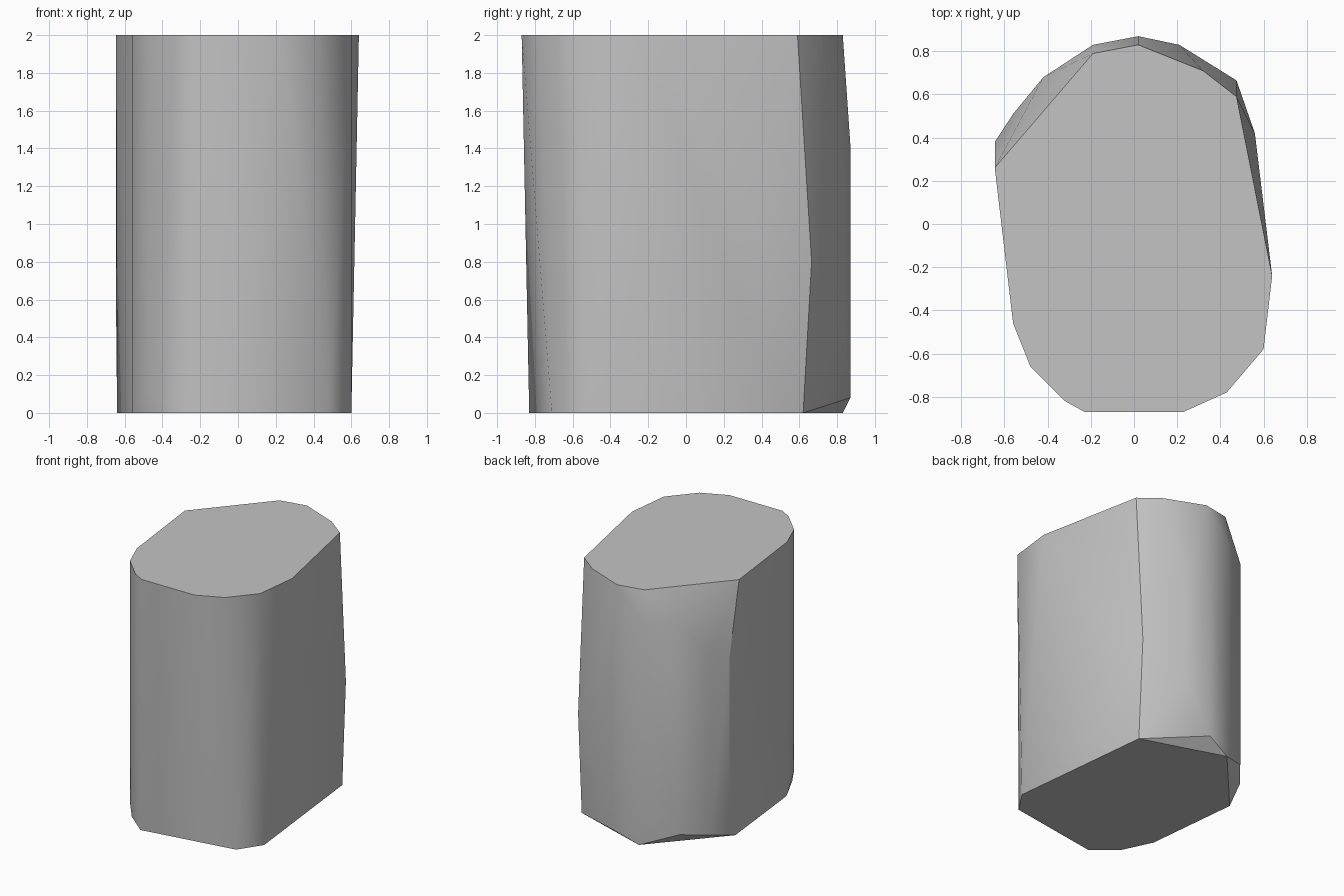
import bpy
import bmesh
import math

# Remove the default cube only
default_cube = bpy.data.objects.get("Cube")
if default_cube is not None:
    bpy.data.objects.remove(default_cube, do_unlink=True)


def make_material(name, colour):
    """Create a plain matte material from one linear colour."""
    material = bpy.data.materials.new(name)
    material.use_nodes = True
    material.diffuse_color = colour
    shader = material.node_tree.nodes["Principled BSDF"]
    shader.inputs["Base Color"].default_value = colour
    shader.inputs["Roughness"].default_value = 0.8
    return material


def build_hull(name, points, material):
    """Wrap a tight convex skin around the given points."""
    mesh = bpy.data.meshes.new(name)
    skin = bmesh.new()
    for point in points:
        skin.verts.new(point)
    bmesh.ops.convex_hull(skin, input=skin.verts[:], use_existing_faces=False)

    # Drop points that fell inside the skin
    loose = [vert for vert in skin.verts if not vert.link_faces]
    bmesh.ops.delete(skin, geom=loose, context="VERTS")

    # Merge the flat cap triangles into single faces
    bmesh.ops.dissolve_limit(skin, angle_limit=math.radians(0.1),
                             verts=skin.verts[:], edges=skin.edges[:])
    bmesh.ops.recalc_face_normals(skin, faces=skin.faces[:])
    skin.to_mesh(mesh)
    skin.free()

    mesh.materials.append(material)
    hull = bpy.data.objects.new(name, mesh)
    bpy.context.collection.objects.link(hull)
    return hull


HEIGHT = 2

# Outline of the flat top cap, anticlockwise from the back
top_outline = [
    (.02, .83), (-.19, .79), (-.645, .26), (-.56, -.46), (-.48, -.66),
    (-.32, -.82), (-.23, -.87), (.23, -.87), (.43, -.78), (.6, -.58),
    (.64, -.24), (.475, .59), (.32, .71),
]

# Outline of the flat base, anticlockwise from the back
base_outline = [
    (-.17, .83), (-.64, .3), (-.56, -.45), (-.45, -.68), (-.27, -.83),
    (.48, -.71), (.6, -.53), (.475, .62),
]

# Bulging side ridges: x, y, lower end, upper end
side_ridges = [
    (.02, .87, .08, 1.42),
    (-.19, .83, .1, 1.76),
    (-.42, .68, .09, 1.75),
    (-.56, .51, .06, 1.5),
    (-.645, .38, .5, 1.43),
    (.21, .83, .5, 1.2),
    (.475, .665, .8, .8),
    (.56, .42, .2, .9),
    (-.48, -.66, .1, 1),
]

points = [(x, y, HEIGHT) for x, y in top_outline]
points += [(x, y, 0) for x, y in base_outline]
for x, y, lower, upper in side_ridges:
    points += [(x, y, lower), (x, y, upper)]

# Single faceted block, smooth around the sides with crisp cap rims
grey = make_material("plain grey", (.55, .55, .55, 1))
block = build_hull("block", points, grey)

bpy.ops.object.select_all(action="DESELECT")
block.select_set(True)
bpy.context.view_layer.objects.active = block
bpy.ops.object.shade_smooth_by_angle(angle=math.radians(30))
